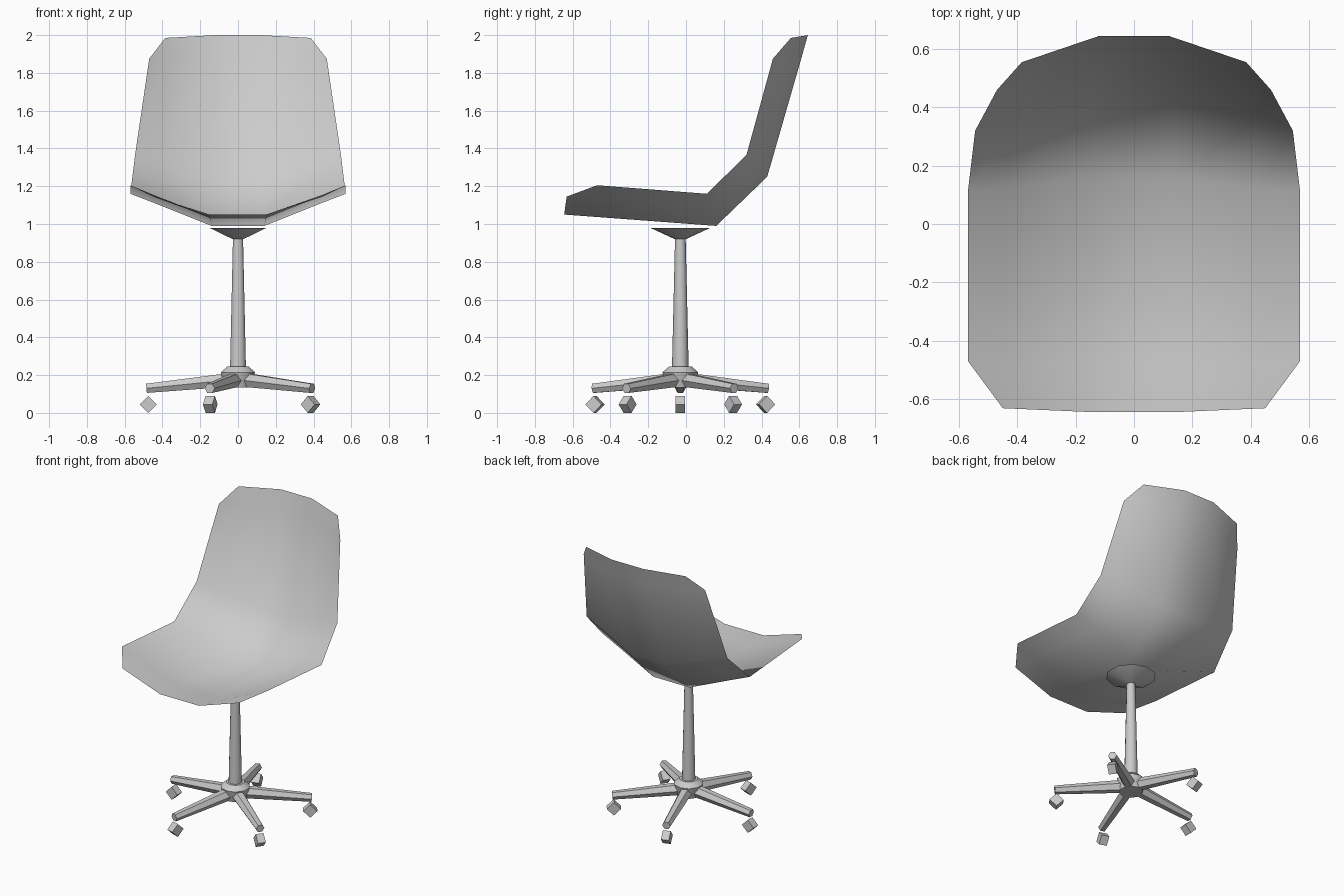
import bpy
import bmesh
from math import pi, radians
from mathutils import Vector, Matrix

cube = bpy.data.objects.get("Cube")
if cube:
    bpy.data.objects.remove(cube, do_unlink=True)

grey = bpy.data.materials.new("light_grey")
grey.use_nodes = True
COLOUR = (0.6, 0.6, 0.6, 1)
grey.diffuse_color = COLOUR
grey.node_tree.nodes["Principled BSDF"].inputs["Base Color"].default_value = COLOUR

AXIS = Vector((0, -0.03, 0))  # centre of the pedestal


def add_object(name, bm, sharp=None):
    mesh = bpy.data.meshes.new(name)
    bm.to_mesh(mesh)
    bm.free()
    mesh.materials.append(grey)
    obj = bpy.data.objects.new(name, mesh)
    bpy.context.collection.objects.link(obj)
    for face in mesh.polygons:
        face.use_smooth = True
    if sharp:
        mesh.set_sharp_from_angle(angle=radians(sharp))
    return obj


def loft(name, start, end, r1, r2, sides, sharp=40, turn=0):
    """Tapered prism between two points."""
    bm = bmesh.new()
    bmesh.ops.create_cone(bm, cap_ends=True, segments=sides, radius1=r1, radius2=r2,
                          depth=(end - start).length,
                          matrix=Matrix.Rotation(turn, 4, 'Z'))
    spin = (end - start).to_track_quat('Z', 'Y').to_matrix().to_4x4()
    bm.transform(Matrix.Translation((start + end) / 2) @ spin)
    return add_object(name, bm, sharp)


# Seat shell: rows from front lip to top of back, each centre -> side
rows = [
    [(.15, -.645, 1.05), (.45, -.632, 1.145)],
    [(.15, -.47, 1.037), (.45, -.47, 1.155), (.57, -.47, 1.205)],
    [(.14, .16, .99), (.43, .126, 1.106), (.57, .11, 1.16)],
    [(.13, .43, 1.25), (.41, .355, 1.33), (.545, .32, 1.365)],
    [(.13, .61, 1.875), (.385, .522, 1.875), (.47, .46, 1.875)],
    [(.12, .645, 2.0), (.385, .555, 1.985)],
]
bm = bmesh.new()
grid = []
for row in rows:
    left = [bm.verts.new(p) for p in row]
    right = [bm.verts.new((-x, y, z)) for x, y, z in row]
    grid.append((left, right))
for (la, ra), (lb, rb) in zip(grid, grid[1:]):
    bm.faces.new((ra[0], la[0], lb[0], rb[0]))
    for a, b, flip in ((la, lb, False), (ra, rb, True)):
        for i in range(2):
            ring = [a[i]] + a[i + 1:i + 2] + b[i + 1:i + 2] + [b[i]]
            if len(ring) > 2:
                bm.faces.new(ring[::-1] if flip else ring)
add_object("seat_shell", bm)


def at(z):
    return AXIS + Vector((0, 0, z))


# Pedestal
loft("seat_mount", at(.92), at(.98), .03, .16, 10)
loft("post", at(.2), at(.93), .045, .028, 10)
loft("hub", at(.135), at(.215), .075, .095, 10)
loft("hub_cap", at(.215), at(.245), .095, .06, 10)

# Five legs with square-sided casters
for k in range(5):
    spin = Matrix.Rotation(pi + k * 2 * pi / 5, 3, 'Z')

    def place(r, t, z):
        return AXIS + spin @ Vector((r, t, z))

    loft(f"leg_{k + 1}", place(.04, 0, .175), place(.485, 0, .13), .042, .028, 6, 40, pi / 6)
    loft(f"caster_{k + 1}", place(.475, -.026, .045), place(.475, .026, .045), .045, .045, 4)
